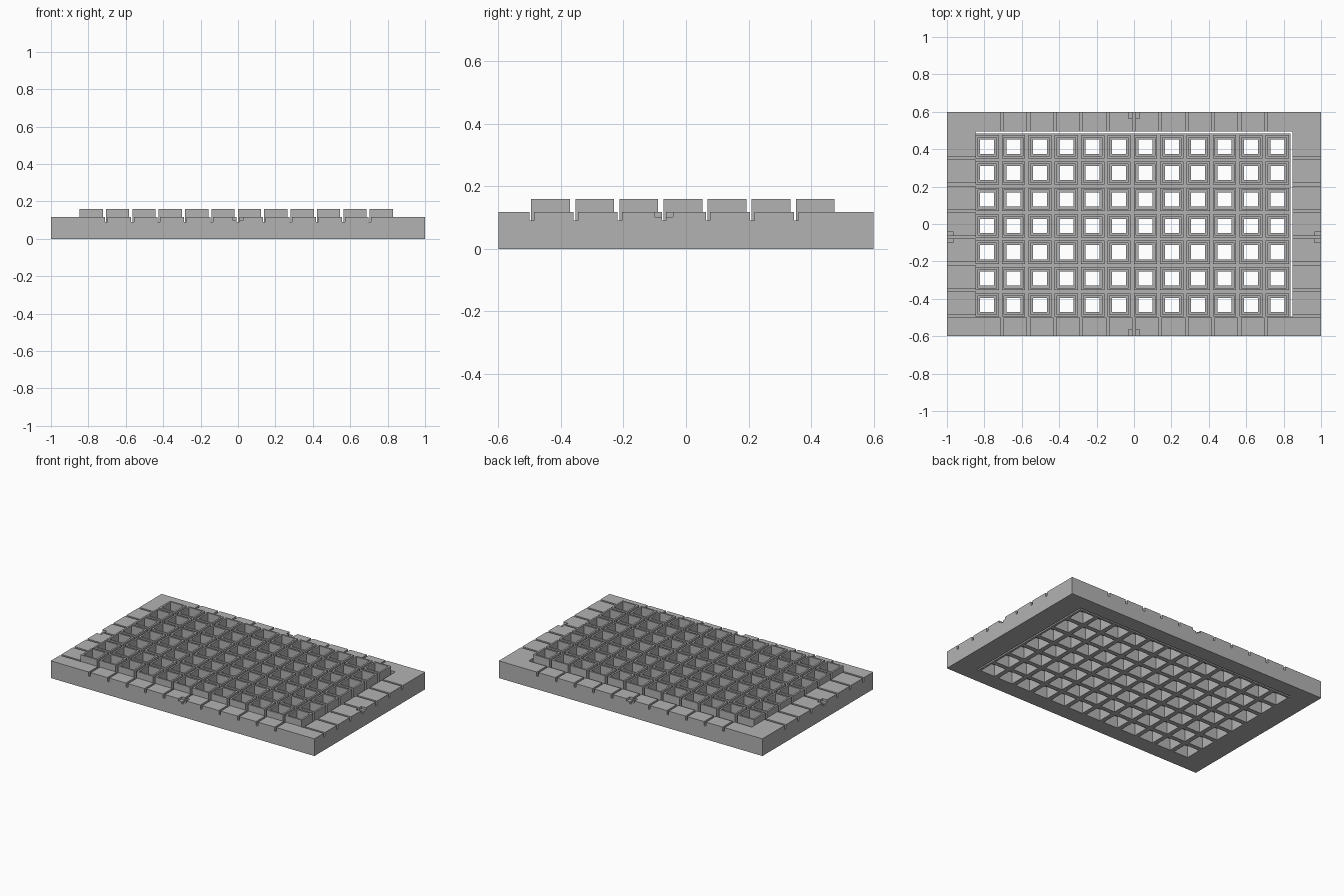
import bpy, bmesh
from mathutils import Matrix

cube = bpy.data.objects.get("Cube")
if cube:
    bpy.data.objects.remove(cube, do_unlink=True)

PITCH = 0.141
COLS, ROWS = 12, 7
OPEN_X, OPEN_Y = 0.847, 0.495      # half size of the frame opening
TOP = 0.118                        # frame height
FLOOR = 0.09                       # slot and groove floor

grey = bpy.data.materials.new("plain grey")
grey.use_nodes = True
colour = (0.45, 0.45, 0.45, 1)
grey.diffuse_color = colour
grey.node_tree.nodes["Principled BSDF"].inputs["Base Color"].default_value = colour


def make_object(name, bm):
    bmesh.ops.recalc_face_normals(bm, faces=bm.faces)
    mesh = bpy.data.meshes.new(name)
    bm.to_mesh(mesh)
    bm.free()
    mesh.materials.append(grey)
    obj = bpy.data.objects.new(name, mesh)
    bpy.context.collection.objects.link(obj)
    return obj


def add_box(bm, x, y, z):
    """Box from three (low, high) ranges."""
    size = [r[1] - r[0] for r in (x, y, z)]
    mid = [sum(r) / 2 for r in (x, y, z)]
    bmesh.ops.create_cube(bm, size=1, matrix=Matrix.Translation(mid) @ Matrix.Diagonal((*size, 1)))


def cut(target, boxes):
    """Subtract a set of boxes and bake the result."""
    bm = bmesh.new()
    for box in boxes:
        add_box(bm, *box)
    cutter = make_object("cutter", bm)
    cutter.hide_render = True
    mod = target.modifiers.new("cut", "BOOLEAN")
    mod.operation = "DIFFERENCE"
    mod.solver = "EXACT"
    mod.use_self = True
    mod.object = cutter
    baked = bpy.data.meshes.new_from_object(
        target.evaluated_get(bpy.context.evaluated_depsgraph_get()))
    target.modifiers.clear()
    target.data = baked
    bpy.data.objects.remove(cutter, do_unlink=True)


# Frame: slab with the large opening
bm = bmesh.new()
add_box(bm, (-1, 1), (-0.6, 0.6), (0, TOP))
frame = make_object("frame", bm)
cut(frame, [((-OPEN_X, OPEN_X), (-OPEN_Y, OPEN_Y), (-0.1, 0.3))])

# Slots across the frame, and a shallow notch in the middle of each side
slot, deep = 0.007, (FLOOR, 0.3)
slots = []
for i in range(-5, 6):
    x = i * PITCH
    slots.append(((x - slot, x + slot), (-0.7, 0.7), deep))
for j in range(-4, 3):
    y = (j + 0.5) * PITCH
    slots.append(((-1.1, 1.1), (y - slot, y + slot), deep))
cut(frame, slots)
notches = []
for s in (-1, 1):
    ends = sorted((s * 0.565, s * 0.7))
    sides = sorted((s * 0.965, s * 1.1))
    notches.append(((-0.03, 0.03), ends, (0.102, 0.3)))
    notches.append((sides, (-0.1, -0.042), (0.102, 0.3)))
cut(frame, notches)

# Grid: square cells, each a profile of (half width, height) rings
profile = [(PITCH / 2, FLOOR), (0.062, FLOOR), (0.062, 0.16), (0.05, 0.16),
           (0.05, 0.1), (0.0375, 0.1), (0.0375, 0.08),
           (0.055, 0.08), (0.055, 0), (PITCH / 2, 0)]
bm = bmesh.new()
for i in range(COLS):
    for j in range(ROWS):
        cx, cy = -0.785 + i * PITCH, -0.433 + j * PITCH
        rings = [[bm.verts.new((cx + sx * h, cy + sy * h, z))
                  for sx, sy in ((-1, -1), (1, -1), (1, 1), (-1, 1))]
                 for h, z in profile]
        for a, b in zip(rings, rings[1:]):
            for k in range(4):
                n = (k + 1) % 4
                bm.faces.new((a[k], a[n], b[n], b[k]))
bmesh.ops.remove_doubles(bm, verts=bm.verts, dist=0.0005)

# Close the outer edge of the grid and keep it inside the opening
rim = [e for e in bm.edges if e.is_boundary]
bmesh.ops.bridge_loops(bm, edges=rim)
for v in bm.verts:
    v.co.x = max(v.co.x, -OPEN_X)
    v.co.y = max(v.co.y, -OPEN_Y)
make_object("cell_grid", bm)
